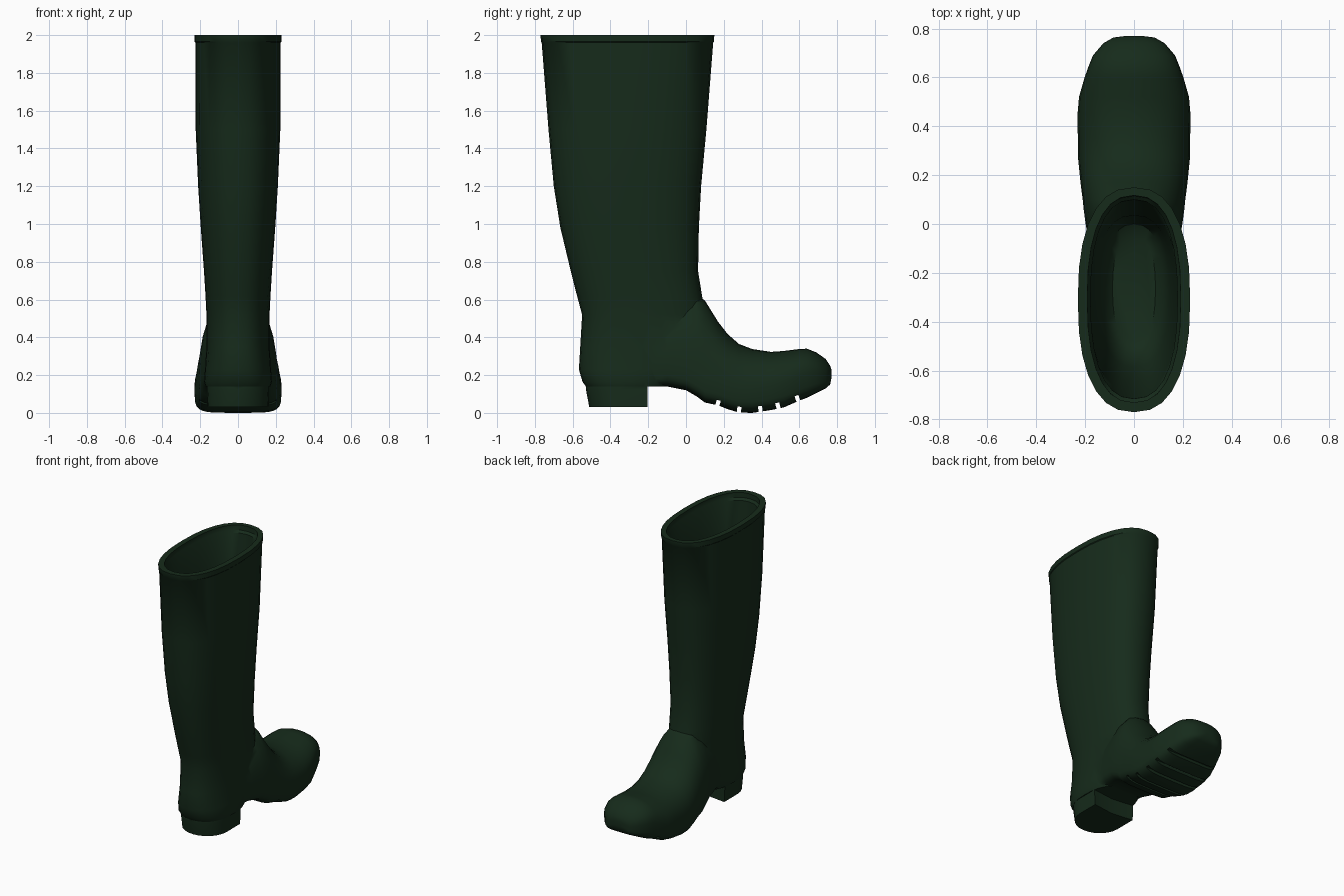
import bpy, bmesh, math
from mathutils import Matrix, Vector

if "Cube" in bpy.data.objects:
    bpy.data.objects.remove(bpy.data.objects["Cube"])

N = 28
mat = bpy.data.materials.new("dark_green_rubber")
mat.diffuse_color = (0.008, 0.024, 0.011, 1)
mat.use_nodes = True
mat.node_tree.nodes["Principled BSDF"].inputs["Base Color"].default_value = mat.diffuse_color

def spow(v, e):
    return math.copysign(abs(v) ** e, v)

def make(name, bm):
    bmesh.ops.recalc_face_normals(bm, faces=bm.faces)
    me = bpy.data.meshes.new(name)
    bm.to_mesh(me)
    bm.free()
    ob = bpy.data.objects.new(name, me)
    bpy.context.collection.objects.link(ob)
    me.materials.append(mat)
    return ob

def loft(name, rings):
    """Closed skin through equal-sized rings of points."""
    bm = bmesh.new()
    vs = [[bm.verts.new(p) for p in r] for r in rings]
    for a, b in zip(vs, vs[1:]):
        for i in range(len(a)):
            j = (i + 1) % len(a)
            bm.faces.new((a[i], a[j], b[j], b[i]))
    bm.faces.new(vs[0])
    bm.faces.new(vs[-1])
    return make(name, bm)

def oval(z, y0, y1, hw, n=2.4):
    """Horizontal leg section between two y positions."""
    out = []
    for i in range(N):
        t = 2 * math.pi * i / N
        out.append((hw * spow(math.cos(t), 2 / n),
                    (y0 + y1) / 2 + (y1 - y0) / 2 * spow(math.sin(t), 2 / n), z))
    return out

def section(y, zb, zt, hw):
    """Upright foot section: rounded top, nearly flat sole."""
    zw = zb + min(0.13, (zt - zb) * 0.5)
    out = []
    for i in range(N):
        t = 2 * math.pi * i / N
        s = math.sin(t)
        n = 2.15 if s >= 0 else 5
        h = zt - zw if s >= 0 else zw - zb
        out.append((hw * spow(math.cos(t), 2 / n), y, zw + h * spow(s, 2 / n)))
    return out

def boolean(ob, other, op):
    m = ob.modifiers.new(op.lower(), 'BOOLEAN')
    m.operation, m.object, m.solver = op, other, 'EXACT'
    bpy.context.view_layer.objects.active = ob
    bpy.ops.object.modifier_apply(modifier=m.name)
    bpy.data.objects.remove(other)

# Leg: z, back y, front y, half width
leg = [(2.0, -.77, .15, .23), (1.965, -.768, .148, .23), (1.96, -.764, .144, .225),
       (1.5, -.728, .108, .224), (1.2, -.70, .08, .211), (.98, -.665, .068, .197),
       (.75, -.61, .064, .18), (.62, -.577, .085, .172), (.52, -.55, .10, .167),
       (.35, -.56, .10, .167), (.23, -.567, .03, .175), (.165, -.548, -.03, .18),
       (.14, -.53, -.06, .172)]
boot = loft("boot", [oval(*r) for r in leg])

# Foot: y, sole z, top z, half width
foot = [(-.32, .145, .4, .15), (-.2, .143, .48, .165), (-.1, .14, .55, .18), (0, .12, .61, .198),
        (.06, .085, .625, .206), (.1, .055, .595, .21), (.17, .04, .482, .219),
        (.22, .02, .418, .224), (.28, .002, .365, .23), (.35, 0, .338, .23),
        (.45, .015, .323, .231), (.52, .03, .328, .225), (.6, .065, .338, .202),
        (.64, .08, .34, .188), (.69, .105, .32, .168), (.74, .13, .285, .125),
        (.763, .15, .25, .085), (.77, .185, .23, .03)]
boolean(boot, loft("foot", [section(*r) for r in foot]), 'UNION')

# Heel block: round back, straight front
def heel_ring(z, back, hw):
    arc = [(hw * math.cos(t), -.36 + (back + .36) * math.sin(t), z)
           for t in (math.pi * i / 12 for i in range(13))]
    return [(hw, -.205, z)] + arc + [(-hw, -.205, z), (0, -.225, z)]
boolean(boot, loft("heel", [heel_ring(.16, -.53, .165), heel_ring(.125, -.53, .165),
                            heel_ring(.03, -.512, .16)]), 'UNION')

# Hollow leg
hollow = [(2.02, -.73, .118, .192), (1.965, -.73, .115, .19), (1.95, -.715, .1, .178),
          (1.5, -.69, .07, .178), (1.1, -.645, .035, .165), (.8, -.585, .025, .145),
          (.68, -.53, 0, .12), (.65, -.48, -.05, .088)]
boolean(boot, loft("hollow", [oval(*r) for r in hollow]), 'DIFFERENCE')

# Tread grooves across the sole: y, z, tilt
for y, z, a in ((.165, .038, -.3), (.28, .003, -.1), (.395, .006, .1), (.49, .024, .25), (.595, .063, .35)):
    bm = bmesh.new()
    bmesh.ops.create_cube(bm, size=1, matrix=Matrix.Translation((0, y, z))
                          @ Matrix.Rotation(a, 4, 'X') @ Matrix.Diagonal((.7, .022, .06, 1)))
    boolean(boot, make("groove", bm), 'DIFFERENCE')

# Smooth shading with crisp edges
bpy.ops.object.select_all(action='DESELECT')
boot.select_set(True)
bpy.context.view_layer.objects.active = boot
bpy.ops.object.shade_smooth_by_angle(angle=math.radians(40))
